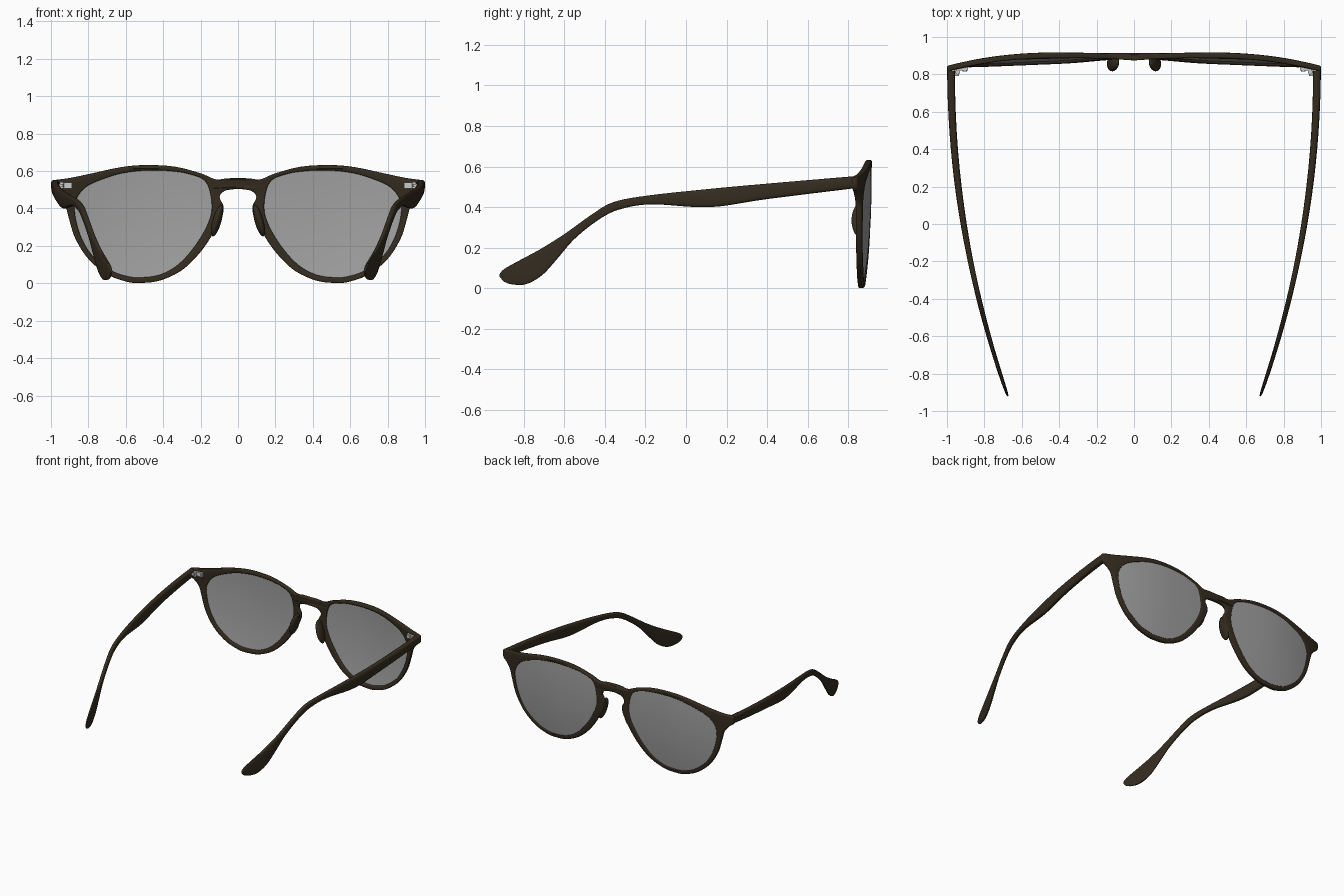
import bpy, bmesh, math
from mathutils import Vector

if "Cube" in bpy.data.objects:
    bpy.data.objects.remove(bpy.data.objects["Cube"])


def material(name, rgba):
    m = bpy.data.materials.new(name)
    m.diffuse_color = rgba
    m.use_nodes = True
    m.node_tree.nodes["Principled BSDF"].inputs["Base Color"].default_value = m.diffuse_color
    return m


DARK = material("dark_brown", (0.035, 0.025, 0.014, 1))
GLASS = material("smoked_grey", (0.35, 0.35, 0.35, 0.75))


def spline(pts, steps, closed):
    """Catmull-Rom through points of any dimension."""
    n, out = len(pts), []
    get = (lambda i: pts[i % n]) if closed else (lambda i: pts[max(0, min(n - 1, i))])
    for i in range(n if closed else n - 1):
        p0, p1, p2, p3 = (get(i + k) for k in (-1, 0, 1, 2))
        for s in range(steps):
            t = s / steps
            out.append([0.5 * (2 * b + (c - a) * t + (2 * a - 5 * b + 4 * c - d) * t * t
                               + (3 * b - a - 3 * c + d) * t ** 3)
                        for a, b, c, d in zip(p0, p1, p2, p3)])
    if not closed:
        out.append(list(pts[-1]))
    return out


def front_y(x, z):
    """Front surface depth: each half bulges around the lens."""
    dx = abs(x) - 0.43
    return 0.92 - (0.23 if dx > 0 else 0.085) * dx * dx - 0.17 * (z - 0.48) ** 2


def finish(name, mesh, mat=None, mirror=True, angle=40):
    ob = bpy.data.objects.new(name, mesh)
    bpy.context.collection.objects.link(ob)
    if mat:
        mesh.materials.clear()
        mesh.materials.append(mat)
    if mirror:
        m = ob.modifiers.new("mirror", 'MIRROR')
        m.use_mirror_merge = False
    bpy.ops.object.select_all(action='DESELECT')
    ob.select_set(True)
    bpy.context.view_layer.objects.active = ob
    bpy.ops.object.shade_smooth_by_angle(angle=math.radians(angle))
    return ob


def from_bmesh(name, bm, mat=None, **kw):
    bmesh.ops.recalc_face_normals(bm, faces=bm.faces)
    mesh = bpy.data.meshes.new(name)
    bm.to_mesh(mesh)
    bm.free()
    return finish(name, mesh, mat, **kw)


# Outlines in (x, z) for the right half
outer = [(0, .562), (.06, .561), (.12, .556), (.2, .588), (.34, .624), (.5, .632), (.63, .62),
         (.78, .588), (.9, .563), (.985, .551), (.999, .538), (.995, .495), (.96, .465),
         (.925, .42), (.905, .35), (.87, .24), (.8, .13), (.7, .048), (.6, .01), (.53, .002),
         (.42, .014), (.3, .07), (.2, .168), (.125, .28), (.085, .36), (.077, .41),
         (.098, .46), (.075, .492), (.03, .502), (0, .503)]
rim = [(.14, .42), (.17, .54), (.257, .583), (.36, .6), (.47, .604), (.58, .595), (.68, .572),
       (.81, .517), (.868, .44), (.87, .36), (.84, .25), (.78, .15), (.68, .07), (.6, .04),
       (.53, .031), (.42, .045), (.32, .1), (.23, .2), (.16, .32)]
mirrored = [(-x, z) for x, z in reversed(outer[1:-1])]
hole = spline(rim, 6, True)

# Front frame: filled outline with two holes, bevelled, then bent to the face curve
T, BEV = 0.029, 0.007
cu = bpy.data.curves.new("frame_outline", 'CURVE')
cu.dimensions, cu.fill_mode = '2D', 'BOTH'
cu.extrude, cu.bevel_depth, cu.bevel_resolution, cu.offset = T / 2 - BEV, BEV, 2, -BEV
for loop in (spline(outer + mirrored, 6, True), hole, [(-x, z) for x, z in reversed(hole)]):
    sp = cu.splines.new('POLY')
    sp.points.add(len(loop) - 1)
    for p, (x, z) in zip(sp.points, loop):
        p.co = (x, z, 0, 1)
    sp.use_cyclic_u = True
tmp = bpy.data.objects.new("frame_outline", cu)
bpy.context.collection.objects.link(tmp)
dg = bpy.context.evaluated_depsgraph_get()
mesh = bpy.data.meshes.new_from_object(tmp.evaluated_get(dg))
bpy.data.objects.remove(tmp)
bm = bmesh.new()
bm.from_mesh(mesh)
bmesh.ops.remove_doubles(bm, verts=bm.verts, dist=1e-5)
for v in bm.verts:
    x, z, d = v.co
    v.co = (x, front_y(x, z) - T / 2 - d, z)
from_bmesh("front_frame", bm, DARK, mirror=False)

# Lenses: concentric rings following the same bulge
bm = bmesh.new()
cx, cz, RINGS = 0.5, 0.33, 8


def lens_vert(x, z):
    return bm.verts.new((x, front_y(x, z) - 0.006, z))


centre = lens_vert(cx, cz)
prev = None
for r in range(1, RINGS + 1):
    k = 1.01 * r / RINGS
    ring = [lens_vert(cx + (x - cx) * k, cz + (z - cz) * k) for x, z in hole]
    for i in range(len(ring)):
        j = (i + 1) % len(ring)
        bm.faces.new((prev[i], prev[j], ring[j], ring[i]) if prev else (centre, ring[j], ring[i]))
    prev = ring
back = bmesh.ops.duplicate(bm, geom=bm.verts[:] + bm.edges[:] + bm.faces[:])["geom"]
for g in back:
    if isinstance(g, bmesh.types.BMVert):
        g.co.y -= 0.01
bmesh.ops.bridge_loops(bm, edges=[e for e in bm.edges if e.is_boundary])
from_bmesh("lenses", bm, GLASS)

# Temples: rounded sections between top and bottom (y, z) points, plus thickness
stations = [(.822, .552, .822, .492, .042), (.4, .516, .4, .44, .038), (.115, .49, .115, .40, .035),
            (-.19, .457, -.17, .414, .03), (-.36, .424, -.33, .388, .028),
            (-.47, .36, -.435, .335, .027), (-.6, .267, -.55, .243, .025),
            (-.72, .192, -.635, .145, .023), (-.82, .138, -.71, .064, .022),
            (-.89, .099, -.79, .02, .019), (-.914, .077, -.86, .02, .015),
            (-.921, .06, -.9, .034, .008)]
bm = bmesh.new()
prev, N = None, 20
for ty, tz, by, bz, th in spline(stations, 5, False):
    ring = []
    for i in range(N):
        a = 2 * math.pi * i / N
        u, w = (math.copysign(abs(f) ** 0.6, f) for f in (math.cos(a), math.sin(a)))
        y = (ty + by) / 2 + (ty - by) / 2 * w
        z = (tz + bz) / 2 + (tz - bz) / 2 * w
        ring.append(bm.verts.new((0.978 - 0.1 * (0.82 - y) ** 2 + u * th / 2, y, z)))
    if prev:
        for i in range(N):
            j = (i + 1) % N
            bm.faces.new((prev[i], prev[j], ring[j], ring[i]))
    else:
        bm.faces.new(ring)
    prev = ring
bm.faces.new(prev)
from_bmesh("temples", bm, DARK)

# Nose pads: slanted ellipsoids behind the inner rims
bm = bmesh.new()
bmesh.ops.create_uvsphere(bm, u_segments=24, v_segments=14, radius=1)
for v in bm.verts:
    x, y, z = v.co
    v.co = Vector((0.112 + 0.024 * x - 0.022 * z - 0.008 * y * 0.5, 0.862 + 0.046 * y, 0.335 + 0.085 * z))
from_bmesh("nose_pads", bm, DARK)


# Hinges: plate on the frame, leaf on the temple, barrel and screw heads
def box(bm, lo, hi):
    vs = bmesh.ops.create_cube(bm, size=1)["verts"]
    for v in vs:
        v.co = [(a + b) / 2 + c * (b - a) for a, b, c in zip(lo, hi, v.co)]


def cylinder(bm, centre, r, h, axis):
    vs = bmesh.ops.create_cone(bm, cap_ends=True, segments=16, radius1=r, radius2=r, depth=h)["verts"]
    for v in vs:
        x, y, z = v.co
        v.co = Vector(centre) + (Vector((x, y, z)) if axis == 'Z' else Vector((x, -z, y)))


bm = bmesh.new()
box(bm, (.888, .822, .507), (.945, .846, .54))
box(bm, (.936, .79, .516), (.96, .826, .532))
cylinder(bm, (.942, .812, .524), .012, .036, 'Z')
cylinder(bm, (.905, .822, .524), .011, .012, 'Y')
from_bmesh("hinges", bm)
